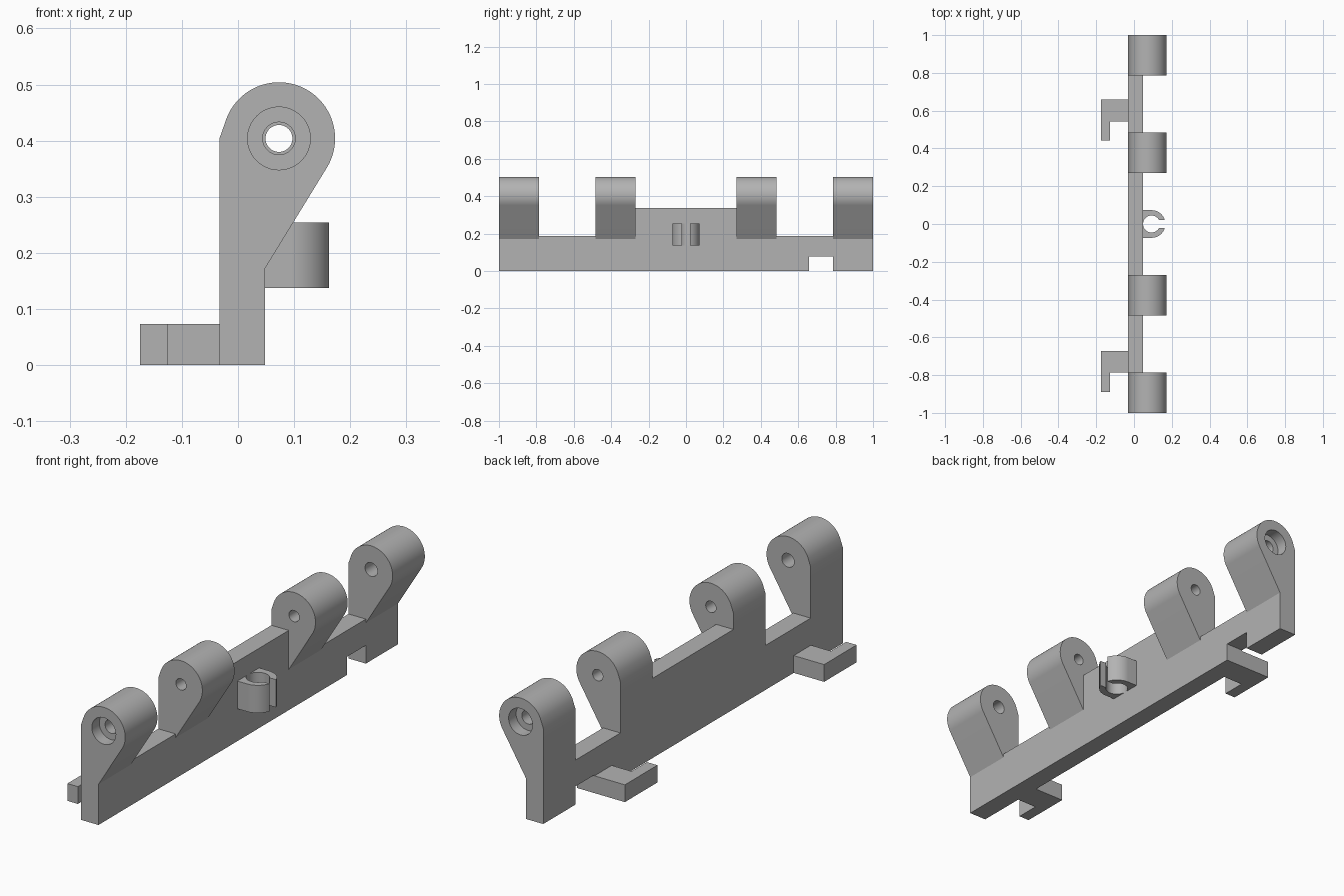
import bpy
import bmesh
from math import asin, acos, atan2, cos, sin, pi, hypot
from mathutils import Vector

cube = bpy.data.objects.get("Cube")
if cube:
    bpy.data.objects.remove(cube, do_unlink=True)

grey = bpy.data.materials.new("plain grey")
grey.use_nodes = True
grey.diffuse_color = (0.45, 0.45, 0.45, 1)
grey.node_tree.nodes["Principled BSDF"].inputs["Base Color"].default_value = (0.45, 0.45, 0.45, 1)

BACK, FACE = -0.033, 0.048      # plate thickness in x
LOW, HIGH = 0.188, 0.337        # plate heights
PIVOT_X, PIVOT_Z, LUG_R = 0.073, 0.404, 0.1
INNER, MID, OUTER = 0.27, 0.485, 0.785   # lug edges along y


def prism(name, outlines, axis, start, end):
    """Extrude flat outlines along an axis (0 = x, 1 = y, 2 = z)."""
    bm = bmesh.new()
    for outline in outlines:
        points = []
        for a, b in outline:
            co = [a, b]
            co.insert(axis, start)
            points.append(bm.verts.new(co))
        face = bm.faces.new(points)
        moved = bmesh.ops.extrude_face_region(bm, geom=[face])["geom"]
        step = Vector((0, 0, 0))
        step[axis] = end - start
        bmesh.ops.translate(bm, vec=step, verts=[v for v in moved if isinstance(v, bmesh.types.BMVert)])
    bmesh.ops.recalc_face_normals(bm, faces=bm.faces)
    mesh = bpy.data.meshes.new(name)
    bm.to_mesh(mesh)
    bm.free()
    mesh.materials.append(grey)
    obj = bpy.data.objects.new(name, mesh)
    bpy.context.collection.objects.link(obj)
    return obj


def activate(obj):
    bpy.ops.object.select_all(action="DESELECT")
    obj.select_set(True)
    bpy.context.view_layer.objects.active = obj


def arc(cx, cy, r, a0, a1, n):
    return [(cx + r * cos(a0 + (a1 - a0) * i / n), cy + r * sin(a0 + (a1 - a0) * i / n)) for i in range(n + 1)]


def drill(obj, radius, y0, y1):
    """Bore a round hole along the pivot line."""
    ring = arc(PIVOT_X, PIVOT_Z, radius, 0, 2 * pi, 48)[:-1]
    cutter = prism("hole_cutter", [ring], 1, y0, y1)
    cutter.hide_render = True
    mod = obj.modifiers.new("hole", "BOOLEAN")
    mod.operation = "DIFFERENCE"
    mod.solver = "EXACT"
    mod.object = cutter
    activate(obj)
    bpy.ops.object.modifier_apply(modifier=mod.name)
    bpy.data.objects.remove(cutter, do_unlink=True)


def tangent_angle(x, z, side):
    """Angle on the lug circle where a line from (x, z) touches it."""
    dx, dz = x - PIVOT_X, z - PIVOT_Z
    return atan2(dz, dx) + side * acos(LUG_R / hypot(dx, dz))


def smooth(obj):
    activate(obj)
    bpy.ops.object.shade_smooth_by_angle(angle=pi / 7)


# Plate with raised middle and a notch at the bottom
prism("back_plate", [[
    (-1, 0), (0.658, 0), (0.658, 0.077), (OUTER, 0.077), (OUTER, 0), (1, 0), (1, LOW),
    (INNER, LOW), (INNER, HIGH), (-INNER, HIGH), (-INNER, LOW), (-1, LOW)]], 0, BACK, FACE)

# Four teardrop lugs, the outer pair counterbored at the ends
toe = 0.172
a_start = tangent_angle(FACE, toe, 1)
a_end = tangent_angle(BACK, PIVOT_Z, -1) % (2 * pi)
lug_outline = [(BACK, LOW), (FACE, LOW), (FACE, toe)]
lug_outline += arc(PIVOT_X, PIVOT_Z, LUG_R, a_start, a_end, 64) + [(BACK, PIVOT_Z)]
for side, label in ((-1, "front"), (1, "back")):
    inner = prism(label + "_inner_lug", [lug_outline], 1, side * INNER, side * MID)
    drill(inner, 0.024, side * 0.2, side * 0.6)
    outer = prism(label + "_outer_lug", [lug_outline], 1, side * OUTER, side)
    drill(outer, 0.029, side * 0.7, side * 1.1)
    drill(outer, 0.056, side * 0.95, side * 1.1)
    smooth(inner)
    smooth(outer)

# L-shaped hooks behind the plate
for label, y in (("front", -0.672), ("back", 0.658)):
    prism(label + "_hook", [[
        (BACK, y), (-0.175, y), (-0.175, y - 0.217), (-0.126, y - 0.217),
        (-0.126, y - 0.115), (BACK, y - 0.115)]], 2, 0, 0.073)

# Open C-shaped clip, two mirrored jaws
clip_x, clip_out, clip_in, gap = 0.093, 0.073, 0.045, 0.022
jaw = [(FACE, clip_out)]
jaw += arc(clip_x, 0, clip_out, pi / 2, asin(gap / clip_out), 20)
jaw += arc(clip_x, 0, clip_in, asin(gap / clip_in), pi, 28)
clip = prism("clip", [jaw, [(x, -y) for x, y in jaw]], 2, 0.137, 0.254)
smooth(clip)
